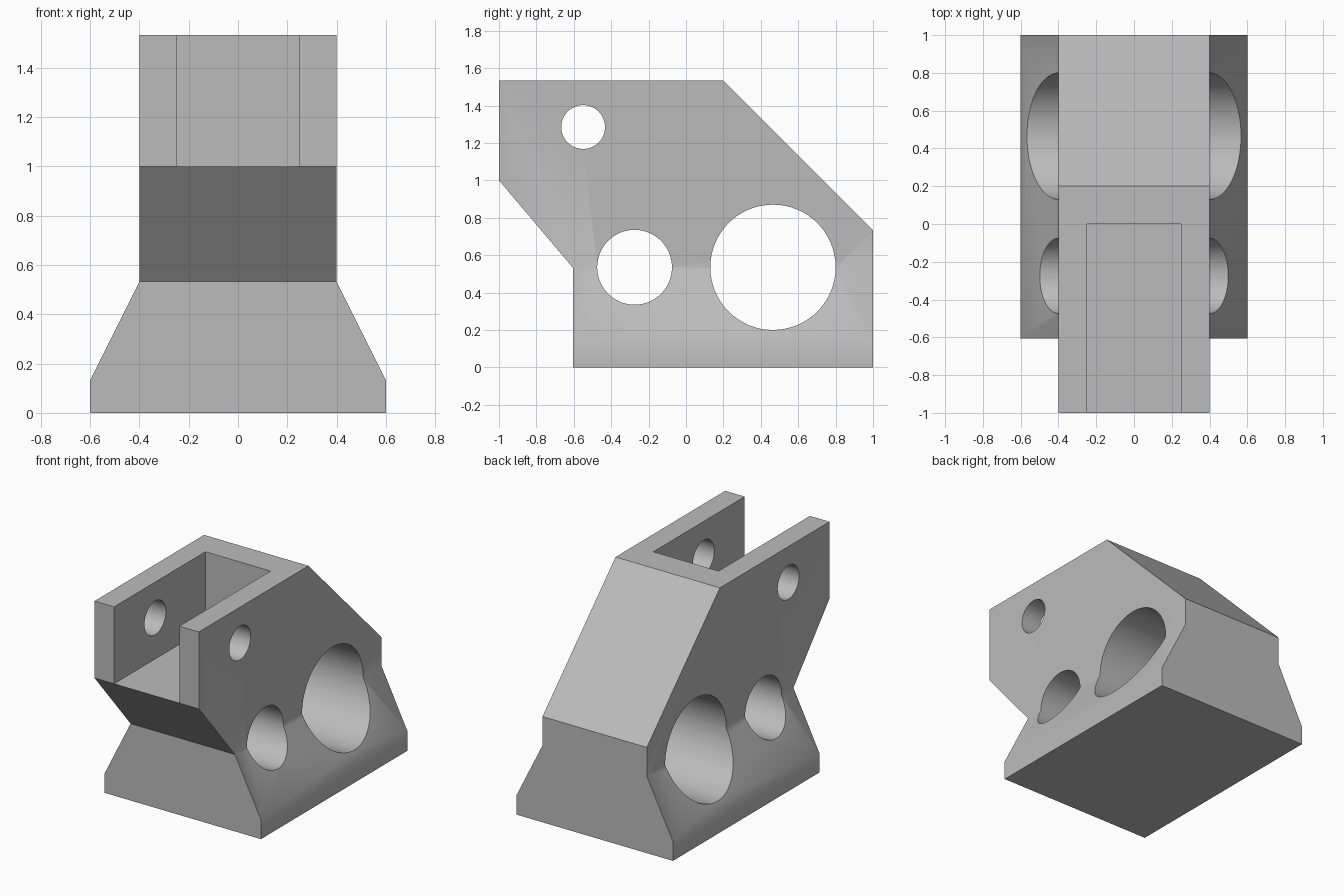
import bpy, bmesh, math
from mathutils import Matrix, Vector

if "Cube" in bpy.data.objects:
    bpy.data.objects.remove(bpy.data.objects["Cube"])

grey = bpy.data.materials.new("plain grey")
grey.use_nodes = True
colour = (0.5, 0.5, 0.5, 1)
grey.diffuse_color = colour
grey.node_tree.nodes["Principled BSDF"].inputs["Base Color"].default_value = colour


def add_object(name, bm):
    bmesh.ops.recalc_face_normals(bm, faces=bm.faces)
    mesh = bpy.data.meshes.new(name)
    bm.to_mesh(mesh)
    bm.free()
    mesh.materials.append(grey)
    obj = bpy.data.objects.new(name, mesh)
    bpy.context.collection.objects.link(obj)
    return obj


def prism(name, points, offset):
    """Extrude a closed outline of 3D points along an offset."""
    bm = bmesh.new()
    face = bm.faces.new([bm.verts.new(p) for p in points])
    result = bmesh.ops.extrude_face_region(bm, geom=[face])
    verts = [g for g in result["geom"] if isinstance(g, bmesh.types.BMVert)]
    bmesh.ops.translate(bm, verts=verts, vec=Vector(offset))
    return add_object(name, bm)


def cylinder(name, y, z, radius):
    bm = bmesh.new()
    bmesh.ops.create_cone(bm, cap_ends=True, segments=64, radius1=radius, radius2=radius, depth=2,
                          matrix=Matrix.Translation((0, y, z)) @ Matrix.Rotation(math.pi / 2, 4, "Y"))
    return add_object(name, bm)


def combine(target, helper, operation):
    mod = target.modifiers.new(helper.name, "BOOLEAN")
    mod.object, mod.operation, mod.solver = helper, operation, "EXACT"
    bpy.context.view_layer.objects.active = target
    bpy.ops.object.modifier_apply(modifier=mod.name)
    bpy.data.objects.remove(helper)


# Side outline of the block
side = [(-0.605, 0), (1, 0), (1, 0.733), (0.2, 1.533), (-1, 1.533), (-1, 1), (-0.605, 0.533)]
block = prism("bracket_block", [(-1, y, z) for y, z in side], (2, 0, 0))

# Front outline: wide foot narrowing to a straight body
half = [(0.6, -0.0), (0.6, 0.133), (0.4, 0.533), (0.4, 1.533)]
front = half + [(-x, z) for x, z in reversed(half)]
# Ends of the outline reach past the block in height for a clean cut
front = [(x, -0.5 if z == 0 else 2 if z == 1.533 else z) for x, z in front]
combine(block, prism("width_cutter", [(x, -2, z) for x, z in front], (0, 4, 0)), "INTERSECT")

# Slot between the two upper lugs
slot = [(-0.25, -2), (0.25, -2), (0.25, 0), (-0.25, 0)]
combine(block, prism("slot_cutter", [(x, y, 1) for x, y in slot], (0, 0, 1)), "DIFFERENCE")

# Pin hole and the two round bores
for name, y, z, radius in (("pin_hole", -0.55, 1.285, 0.117),
                           ("small_bore", -0.275, 0.535, 0.2),
                           ("large_bore", 0.465, 0.535, 0.335)):
    combine(block, cylinder(name, y, z, radius), "DIFFERENCE")

# Smooth bores and soft fold above the foot, with sharp corners kept
bpy.ops.object.select_all(action="DESELECT")
block.select_set(True)
bpy.context.view_layer.objects.active = block
bpy.ops.object.shade_smooth_by_angle(angle=math.radians(30))
